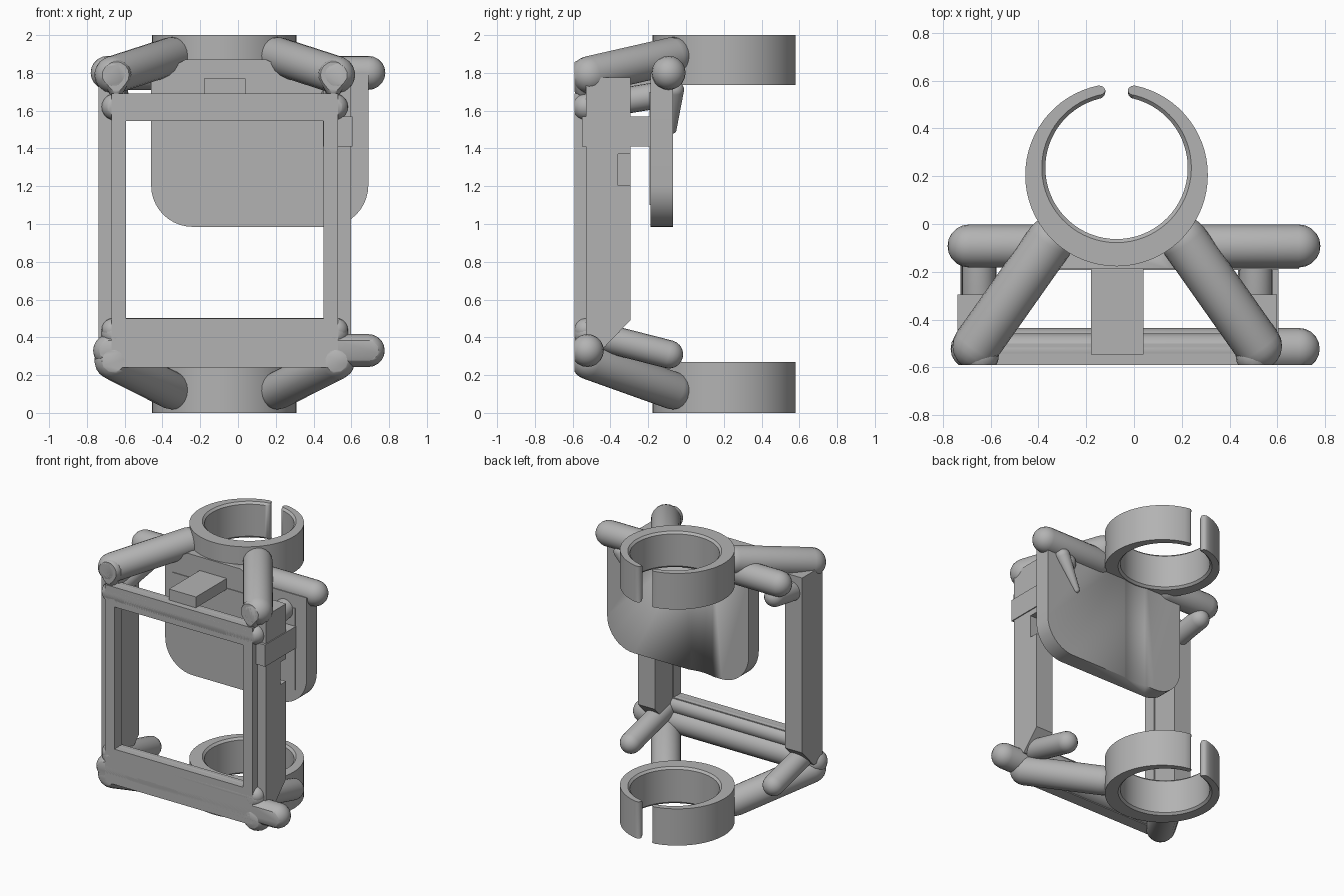
import bpy, bmesh
from math import sin, cos, pi, asin
from mathutils import Vector

if "Cube" in bpy.data.objects:
    bpy.data.objects.remove(bpy.data.objects["Cube"])

grey = bpy.data.materials.new("plain_grey")
grey.use_nodes = True
COLOUR = (0.45, 0.45, 0.45, 1)
grey.diffuse_color = COLOUR
grey.node_tree.nodes["Principled BSDF"].inputs["Base Color"].default_value = COLOUR

MID = -0.07       # symmetry plane of the frame
FRONT = -0.59     # flat front plane
HOLE = (-0.073, 0.235)


def finish(bm, name, smooth=True):
    bmesh.ops.recalc_face_normals(bm, faces=bm.faces)
    me = bpy.data.meshes.new(name)
    bm.to_mesh(me)
    bm.free()
    ob = bpy.data.objects.new(name, me)
    bpy.context.collection.objects.link(ob)
    me.materials.append(grey)
    if smooth:
        bpy.ops.object.select_all(action="DESELECT")
        ob.select_set(True)
        bpy.context.view_layer.objects.active = ob
        bpy.ops.object.shade_smooth_by_angle(angle=0.6)
    return ob


def box(name, x, y, z):
    bm = bmesh.new()
    bmesh.ops.create_cube(bm, size=1)
    for v in bm.verts:
        v.co = [a[0] + (a[1] - a[0]) * (c + 0.5) for a, c in zip((x, y, z), v.co)]
    return finish(bm, name, False)


def prism(name, pts, axis, lo, hi):
    """Extrude a 2D outline along axis x or y."""
    bm = bmesh.new()
    place = (lambda p: (lo, *p)) if axis == "x" else (lambda p: (p[0], lo, p[1]))
    face = bm.faces.new([bm.verts.new(place(p)) for p in pts])
    top = bmesh.ops.extrude_face_region(bm, geom=[face])["geom"]
    shift = Vector((hi - lo, 0, 0) if axis == "x" else (0, hi - lo, 0))
    for v in top:
        if isinstance(v, bmesh.types.BMVert):
            v.co += shift
    return finish(bm, name)


def rod(name, a, b, ra, rb=None):
    """Round-ended rod, cut flat at the front plane."""
    bm = bmesh.new()
    a, b = Vector(a), Vector(b)
    turn = (b - a).to_track_quat("Z", "Y")
    for centre, r in ((a, ra), (b, rb or ra)):
        new = bmesh.ops.create_uvsphere(bm, u_segments=20, v_segments=10, radius=r)
        for v in new["verts"]:
            v.co = turn @ v.co + centre
    bmesh.ops.delete(bm, geom=bm.faces[:], context="FACES_ONLY")
    bmesh.ops.delete(bm, geom=bm.edges[:], context="EDGES_FACES") if bm.edges and not bm.verts else None
    hull = bmesh.ops.convex_hull(bm, input=bm.verts[:])
    inner = [g for g in hull["geom_interior"] if isinstance(g, bmesh.types.BMVert)]
    bmesh.ops.delete(bm, geom=inner, context="VERTS")
    loose = [e for e in bm.edges if not e.link_faces]
    bmesh.ops.delete(bm, geom=loose, context="EDGES")
    cut = bmesh.ops.bisect_plane(bm, geom=bm.verts[:] + bm.edges[:] + bm.faces[:],
                                 plane_co=(0, FRONT, 0), plane_no=(0, -1, 0), clear_outer=True)
    rim = [g for g in cut["geom_cut"] if isinstance(g, bmesh.types.BMEdge)]
    if rim:
        bmesh.ops.holes_fill(bm, edges=rim)
    return finish(bm, name)


def carve(ob, cutter):
    mod = ob.modifiers.new("carve", "BOOLEAN")
    mod.object = cutter
    mod.solver = "EXACT"
    cutter.hide_render = True
    cutter.hide_viewport = True


def arc(cx, cy, r, a0, a1, n):
    return [(cx + r * cos(a0 + (a1 - a0) * i / n), cy + r * sin(a0 + (a1 - a0) * i / n))
            for i in range(n + 1)]


def ring(name, z0, z1):
    """Open clamp ring with an off-centre bore and rounded lips."""
    def outline(rin):
        a, b = asin(0.075 / 0.382), asin(0.075 / rin)
        outer = arc(-0.073, 0.205, 0.382, pi / 2 + a, 5 * pi / 2 - a, 64)
        inner = arc(*HOLE, rin, 5 * pi / 2 - b, pi / 2 + b, 64)

        def lip(p, q, side):
            p, q = Vector(p), Vector(q)
            m, h = (p + q) / 2, (p - q) / 2
            return [tuple(m + h * cos(t * pi / 6) + Vector((side * 0.028 * sin(t * pi / 6), 0)))
                    for t in range(1, 6)]
        return outer + lip(outer[-1], inner[0], -1) + inner + lip(inner[-1], outer[0], 1)

    bm = bmesh.new()
    levels = ((z0, 0.313), (z0 + 0.015, 0.298), (z1 - 0.015, 0.298), (z1, 0.313))
    loops = [[bm.verts.new((*p, z)) for p in outline(r)] for z, r in levels]
    n = len(loops[0])
    for low, high in zip(loops, loops[1:]):
        for i in range(n):
            j = (i + 1) % n
            bm.faces.new((low[i], low[j], high[j], high[i]))
    bm.faces.new(loops[0])
    bm.faces.new(loops[-1])
    return finish(bm, name)


# Clamp rings
ring("lower_ring", 0, 0.27)
ring("upper_ring", 1.735, 2.0)

# Cutter for the finger notch behind the left rail
notch = box("notch_cutter", (0.4, 0.62), (-0.36, -0.18), (1.205, 1.37))

# Parts repeated on both sides
for side, s in (("right", -1), ("left", 1)):
    def X(d, s=s):
        return MID + s * d

    rail = prism(side + "_rail", [(-0.53, 0.35), (-0.43, 0.35), (-0.295, 0.49), (-0.295, 1.775),
                                  (-0.53, 1.775)], "x", X(0.53), X(0.668))
    if s > 0:
        carve(rail, notch)
    box(side + "_front_bar", sorted((X(0.522), X(0.6))), (FRONT, -0.5), (0.4, 1.6))
    rod(side + "_upper_arm", (X(0.59), -0.51, 1.79), (X(0.28), -0.07, 1.89), 0.1)
    rod(side + "_lower_arm", (X(0.59), -0.51, 0.275), (X(0.28), -0.07, 0.118), 0.1)
    rod(side + "_corner_drop", (X(0.575), -0.55, 1.79), (X(0.575), -0.55, 1.71), 0.08, 0.04)
    rod(side + "_upper_stub", (X(0.58), -0.52, 1.62), (X(0.58), -0.1, 1.69), 0.07)
    rod(side + "_lower_stub", (X(0.58), -0.52, 0.42), (X(0.58), -0.09, 0.31), 0.075)

# Hinge pins along the top of the board
rod("left_top_pin", (0.69, -0.092, 1.8), (0.24, -0.092, 1.8), 0.09)
rod("right_top_pin", (-0.69, -0.092, 1.8), (-0.35, -0.092, 1.8), 0.09)

# Front beams and their rounded ends
box("upper_beam", (-0.67, 0.53), (FRONT, -0.5), (1.545, 1.69))
box("lower_beam", (-0.67, 0.53), (FRONT, -0.5), (0.24, 0.5))
rod("upper_beam_ends", (-0.65, -0.53, 1.62), (0.51, -0.53, 1.62), 0.072)
rod("lower_beam_ends", (-0.66, -0.53, 0.44), (0.52, -0.53, 0.44), 0.062)
rod("lower_cross_pin", (-0.68, -0.522, 0.33), (0.69, -0.522, 0.33), 0.087)

# Back board with rounded lower corners, hollowed to clear the ring bore
board = prism("board", arc(-0.24, 1.205, 0.22, pi, 1.5 * pi, 10)
              + arc(0.47, 1.205, 0.22, 1.5 * pi, 2 * pi, 10)
              + [(0.69, 1.8), (0.3, 1.8), (0.15, 1.87), (-0.28, 1.87), (-0.46, 1.77)],
              "y", -0.188, -0.07)
bm = bmesh.new()
bmesh.ops.create_cone(bm, cap_ends=True, segments=96, radius1=0.32, radius2=0.32, depth=2)
bmesh.ops.translate(bm, verts=bm.verts, vec=(*HOLE, 1.4))
carve(board, finish(bm, "bore_cutter"))
prism("board_face_plate", [(-0.4, 1.7), (-0.4, 1.38), (-0.3, 1.32), (0.15, 1.1), (0.6, 1.1),
                           (0.6, 1.7)], "y", -0.193, -0.18)

# Connecting blocks and the tapered peg behind the board
box("side_block", (0.45, 0.605), (-0.55, -0.185), (1.41, 1.57))
box("top_block", (-0.18, 0.04), (-0.545, -0.18), (1.69, 1.77))
rod("tapered_peg", (0.57, -0.06, 1.71), (0.44, -0.072, 1.5), 0.05, 0.022)
